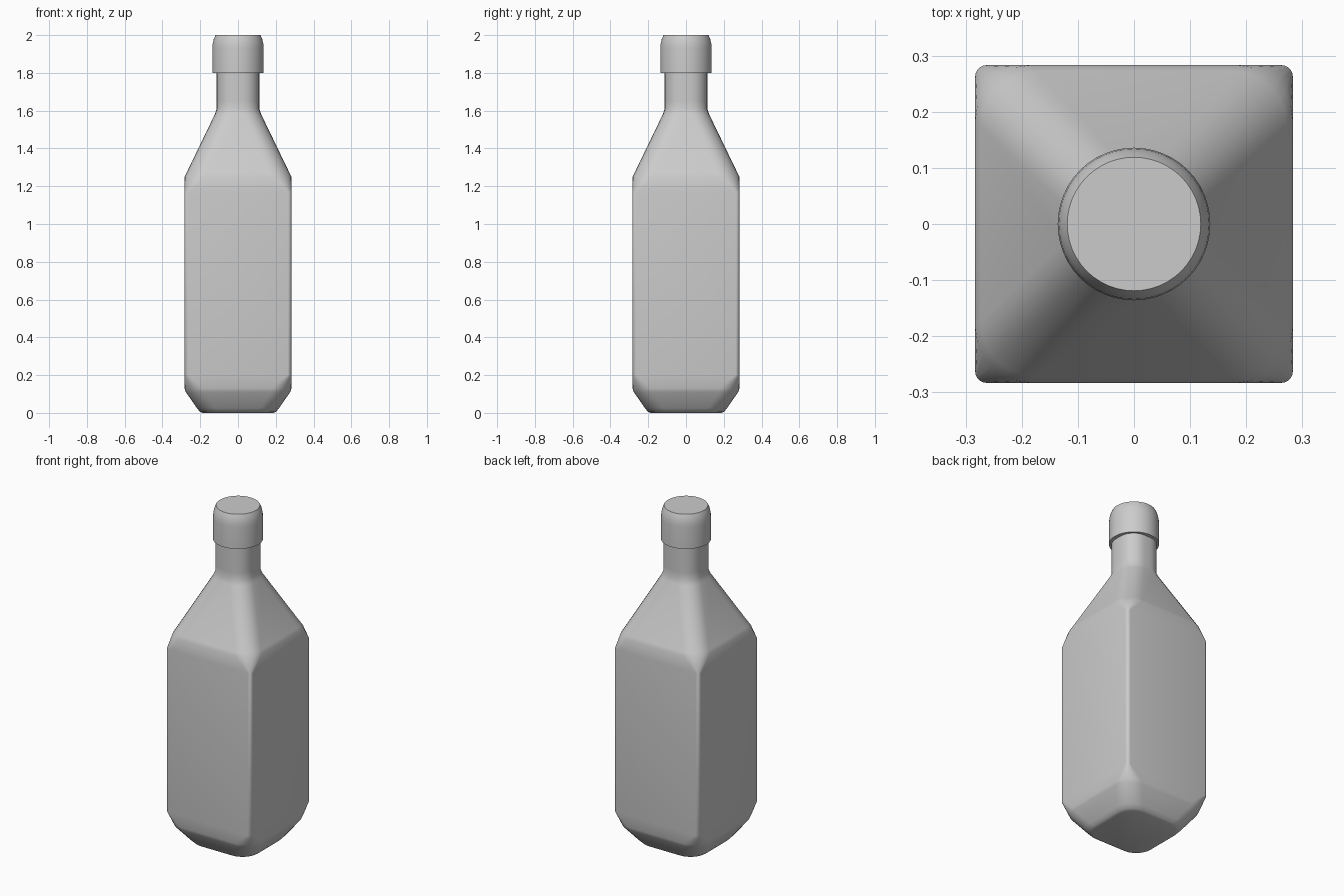
import bpy, bmesh, math

cube = bpy.data.objects.get("Cube")
if cube:
    bpy.data.objects.remove(cube, do_unlink=True)

grey = bpy.data.materials.new("light grey")
grey.use_nodes = True
colour = (0.6, 0.6, 0.6, 1)
grey.diffuse_color = colour
grey.node_tree.nodes["Principled BSDF"].inputs["Base Color"].default_value = colour


def rounded_square(half, radius, steps):
    """Outline of a square with rounded corners; radius == half gives a circle."""
    points = []
    for corner in range(4):
        middle = math.pi / 4 + corner * math.pi / 2
        offset = (half - radius) * math.sqrt(2)
        for i in range(steps + 1):
            a = middle + (i / steps - 0.5) * math.pi / 2
            points.append((offset * math.cos(middle) + radius * math.cos(a),
                           offset * math.sin(middle) + radius * math.sin(a)))
    return points


def loft(name, rings, steps, angle):
    """Skin a stack of (height, half width, corner radius) outlines."""
    bm = bmesh.new()
    loops = [[bm.verts.new((x, y, z)) for x, y in rounded_square(half, radius, steps)]
             for z, half, radius in rings]
    for low, high in zip(loops, loops[1:]):
        for i in range(len(low)):
            j = (i + 1) % len(low)
            bm.faces.new((low[i], low[j], high[j], high[i]))
    bm.faces.new(loops[0][::-1])
    bm.faces.new(loops[-1])
    bmesh.ops.remove_doubles(bm, verts=bm.verts[:], dist=0.0001)
    bmesh.ops.recalc_face_normals(bm, faces=bm.faces[:])
    mesh = bpy.data.meshes.new(name)
    bm.to_mesh(mesh)
    bm.free()
    mesh.materials.append(grey)
    obj = bpy.data.objects.new(name, mesh)
    bpy.context.collection.objects.link(obj)
    bpy.ops.object.select_all(action='DESELECT')
    obj.select_set(True)
    bpy.context.view_layer.objects.active = obj
    bpy.ops.object.shade_smooth_by_angle(angle=math.radians(angle))


# Square body with chamfered base, sloping shoulders and neck
loft("bottle_body", [
    (0, 0.185, 0.09),
    (0.006, 0.202, 0.1),
    (0.025, 0.217, 0.1),
    (0.11, 0.276, 0.1),
    (0.13, 0.283, 0.1),
    (0.2, 0.283, 0.02),
    (1.17, 0.283, 0.02),
    (1.25, 0.283, 0.1),
    (1.27, 0.273, 0.1),
    (1.58, 0.123, 0.091),
    (1.61, 0.113, 0.09),
    (1.65, 0.113, 0.09),
    (1.82, 0.113, 0.09),
], 6, 50)

# Round screw cap with a softened top rim
loft("bottle_cap", [
    (1.8, 0.136, 0.136),
    (1.93, 0.136, 0.136),
    (1.955, 0.134, 0.134),
    (1.98, 0.128, 0.128),
    (2, 0.119, 0.119),
], 12, 40)
